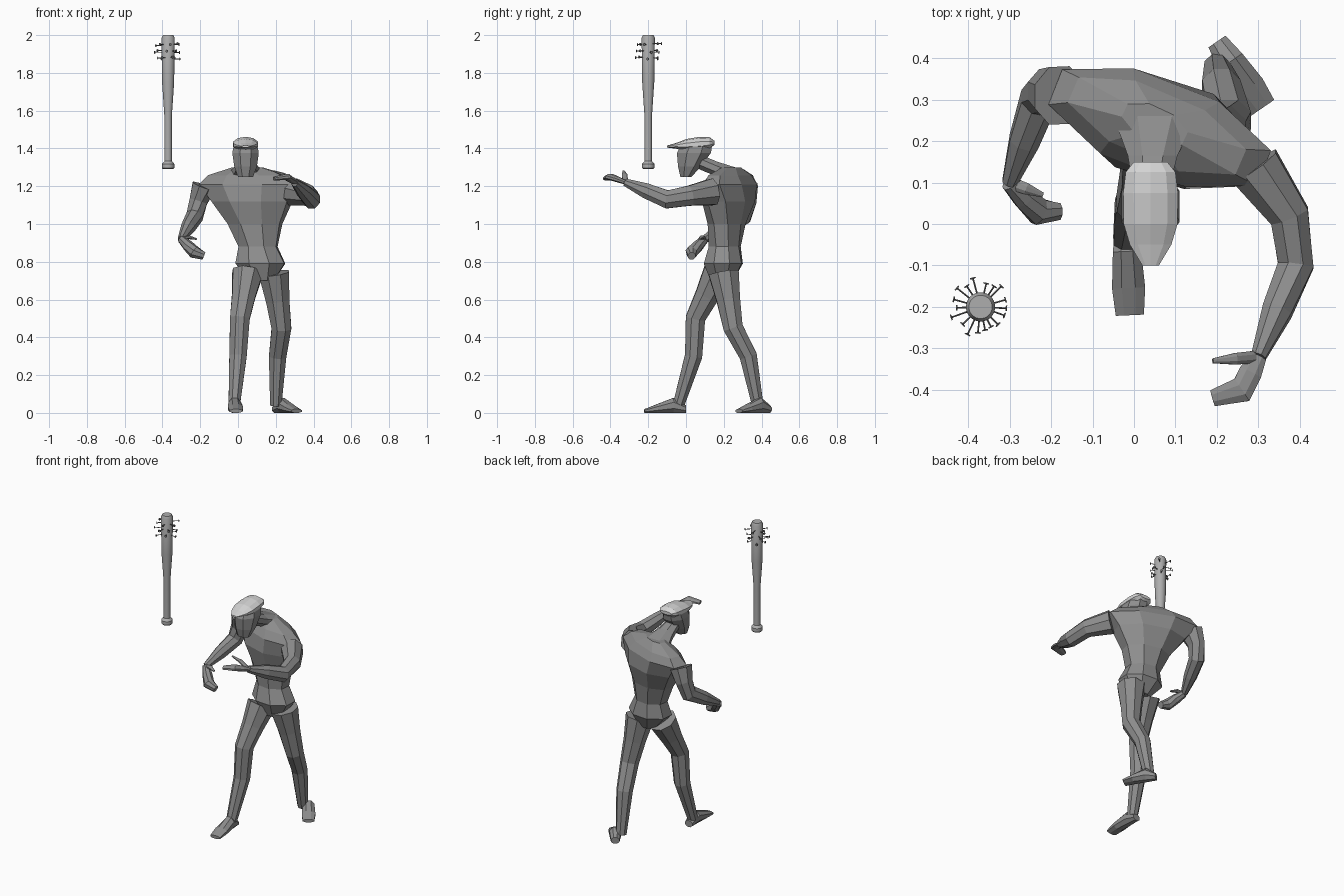
import bpy, bmesh, math, random
from mathutils import Vector, Matrix

default_cube = bpy.data.objects.get("Cube")
if default_cube:
    bpy.data.objects.remove(default_cube)
random.seed(4)

AXIS_X, AXIS_Y, AXIS_Z = Matrix.Identity(3)


def material(name, value):
    mat = bpy.data.materials.new(name)
    mat.use_nodes = True
    color = (value, value, value, 1)
    mat.diffuse_color = color
    mat.node_tree.nodes["Principled BSDF"].inputs["Base Color"].default_value = color
    return mat


body_grey = material("body grey", 0.27)
cap_grey = material("cap pale grey", 0.66)
bat_grey = material("bat light grey", 0.42)
nail_grey = material("nail dark grey", 0.16)


def loft(name, rings, mat, sides):
    """Skin a row of elliptical rings, each given as centre, axis u and axis v."""
    bm = bmesh.new()
    loops = []
    circumscribe = 1 / math.cos(math.pi / sides)
    angles = [math.tau * (i + 0.5) / sides for i in range(sides)]
    for center, u, v in rings:
        loops.append([
            bm.verts.new(center + (u * math.cos(a) + v * math.sin(a)) * circumscribe)
            for a in angles])
    for lower, upper in zip(loops, loops[1:]):
        for i in range(sides):
            j = (i + 1) % sides
            bm.faces.new((lower[i], lower[j], upper[j], upper[i]))
    bm.faces.new(loops[0])
    bm.faces.new(loops[-1])
    bmesh.ops.recalc_face_normals(bm, faces=bm.faces)
    mesh = bpy.data.meshes.new(name)
    bm.to_mesh(mesh)
    bm.free()
    mesh.materials.append(mat)
    obj = bpy.data.objects.new(name, mesh)
    bpy.context.collection.objects.link(obj)
    return obj


def column(name, start, end, profile, mat=body_grey, across=AXIS_X, along=AXIS_Y,
           twist=0, sides=8):
    """Parallel rings from start to end; profile holds fraction, half width, half depth."""
    start, end = Vector(start), Vector(end)
    rings = []
    for fraction, width, depth in profile:
        turn = Matrix.Rotation(math.radians(twist * fraction), 3, "Z")
        rings.append((start.lerp(end, fraction), turn @ across * width, turn @ along * depth))
    return loft(name, rings, mat, sides)


def limb(name, joints, radii, mat=body_grey, ref=AXIS_Z, flat=1, sides=8):
    """Rings square to a bent path through the joints."""
    rings = []
    for i, (joint, radius) in enumerate(zip(joints, radii)):
        before, after = joints[max(i - 1, 0)], joints[min(i + 1, len(joints) - 1)]
        tangent = (after - before).normalized()
        u = tangent.cross(ref).normalized()
        v = u.cross(tangent)
        rings.append((joint, u * radius, v * radius * flat))
    return loft(name, rings, mat, sides)


def leg(side, hip, knee, calf, ankle):
    hip, knee, calf, ankle = map(Vector, (hip, knee, calf, ankle))
    joints = [hip, hip.lerp(knee, 0.5), knee, calf, ankle]
    limb(side + "_leg", joints, (.08, .062, .052, .046, .03), ref=AXIS_Y)


def foot(side, heel, toe):
    """Wedge from heel to toe, resting on the floor."""
    heel, toe = Vector(heel), Vector(toe)
    joints = []
    for fraction, height in ((0, .02), (.3, .04), (.7, .023), (1, .01)):
        joint = heel.lerp(toe, fraction)
        joint.z = height
        joints.append(joint)
    forward = (toe - heel).normalized()
    sideways = forward.cross(AXIS_Z)
    widths = (.025, .034, .04, .034)
    rings = [(j, sideways * w, AXIS_Z * j.z) for j, w in zip(joints, widths)]
    loft(side + "_foot", rings, body_grey, 8)


def arm(side, shoulder, upper, elbow, wrist):
    shoulder, upper, elbow, wrist = map(Vector, (shoulder, upper, elbow, wrist))
    joints = [shoulder, upper, elbow, elbow.lerp(wrist, 0.5), wrist]
    limb(side + "_arm", joints, (.07, .053, .048, .04, .02), ref=AXIS_X, flat=.9)


def hand(side, wrist, knuckles, tips, thumb, flat):
    """Cupped palm with joined fingers, and a thin separate thumb."""
    wrist, knuckles, tips, thumb = map(Vector, (wrist, knuckles, tips, thumb))
    palm = [wrist, wrist.lerp(knuckles, 0.5), knuckles, tips]
    limb(side + "_palm", palm, (.02, .028, .032, .02), flat=flat)
    thumb_root = wrist.lerp(thumb, 0.1)
    thumb_bend = wrist.lerp(thumb, 0.5) + AXIS_Z * .01
    limb(side + "_thumb", [thumb_root, thumb_bend, thumb], (.015, .014, .006), flat=.7)


# Torso twisted from pelvis to shoulders
column("torso", (.13, .19, .7), (.05, .24, 1.3), [
    (0, .06, .06), (.15, .13, .1), (.3, .1, .08), (.5, .14, .09),
    (.7, .21, .12), (.85, .27, .11), (.93, .22, .08), (1, .08, .04)], twist=-25)

# Neck thrust forward, head and flat cap
column("neck", (.05, .26, 1.25), (.04, .07, 1.33),
       [(0, .1, .05), (.5, .06, .04), (1, .04, .04)], along=AXIS_Z)
column("head", (.04, 0, 1.25), (.04, .06, 1.43),
       [(0, .04, .03), (.3, .06, .06), (.7, .07, .09), (1, .06, .08)])
column("cap", (.04, .15, 1.43), (.04, -.1, 1.41), [
    (0, .04, .01), (.1, .06, .03), (.3, .066, .036), (.6, .065, .03),
    (.8, .05, .015), (1, .02, .005)], cap_grey, along=AXIS_Z, sides=10)

# Striding legs
leg("right", (.05, .17, .74), (.01, .05, .5), (0, .04, .3), (-.02, -.04, .04))
foot("right", (-.02, 0, 0), (-.01, -.22, 0))
leg("left", (.19, .2, .74), (.23, .25, .45), (.21, .33, .3), (.2, .38, .04))
foot("left", (.2, .44, 0), (.31, .28, 0))

# Left arm reaching forward, right arm hanging bent
left_wrist, right_wrist = (.3, -.32, 1.22), (-.3, .1, .92)
arm("left", (.29, .14, 1.17), (.375, .02, 1.15), (.39, -.1, 1.13), left_wrist)
hand("left", left_wrist, (.26, -.4, 1.25), (.19, -.42, 1.24), (.19, -.33, 1.28), .5)
arm("right", (-.18, .31, 1.2), (-.21, .32, 1.12), (-.23, .3, 1.04), right_wrist)
hand("right", right_wrist, (-.23, .03, .85), (-.18, .03, .83), (-.22, .07, .92), 1)

# Smooth upright bat: knob, handle and barrel
bat_base, bat_top = Vector((-.37, -.2, 1.29)), Vector((-.37, -.2, 2))
outline = [(0, .026), (.01, .033), (.04, .033), (.06, .02), (.4, .02),
           (.65, .032), (.98, .035), (1, .028)]
bat = column("bat", bat_base, bat_top, [(t, r, r) for t, r in outline], bat_grey, sides=24)
bpy.context.view_layer.objects.active = bat
bat.select_set(True)
bpy.ops.object.shade_smooth_by_angle(angle=math.radians(40))
bat.select_set(False)

# Flat-headed nails spread around the barrel in three rows
nail_count = 18
for i in range(nail_count):
    angle = math.tau * i / nail_count + random.uniform(-.1, .1)
    outward = Vector((math.cos(angle), math.sin(angle), 0))
    row = bat_base.lerp(bat_top, .83 + .05 * (i % 3) + random.uniform(-.01, .01))
    tip = random.uniform(.055, .078)
    joints = [row + outward * reach for reach in (.02, tip - .004, tip - .003, tip)]
    limb("nail_" + str(i + 1), joints, (.002, .002, .007, .007), nail_grey, sides=6)
